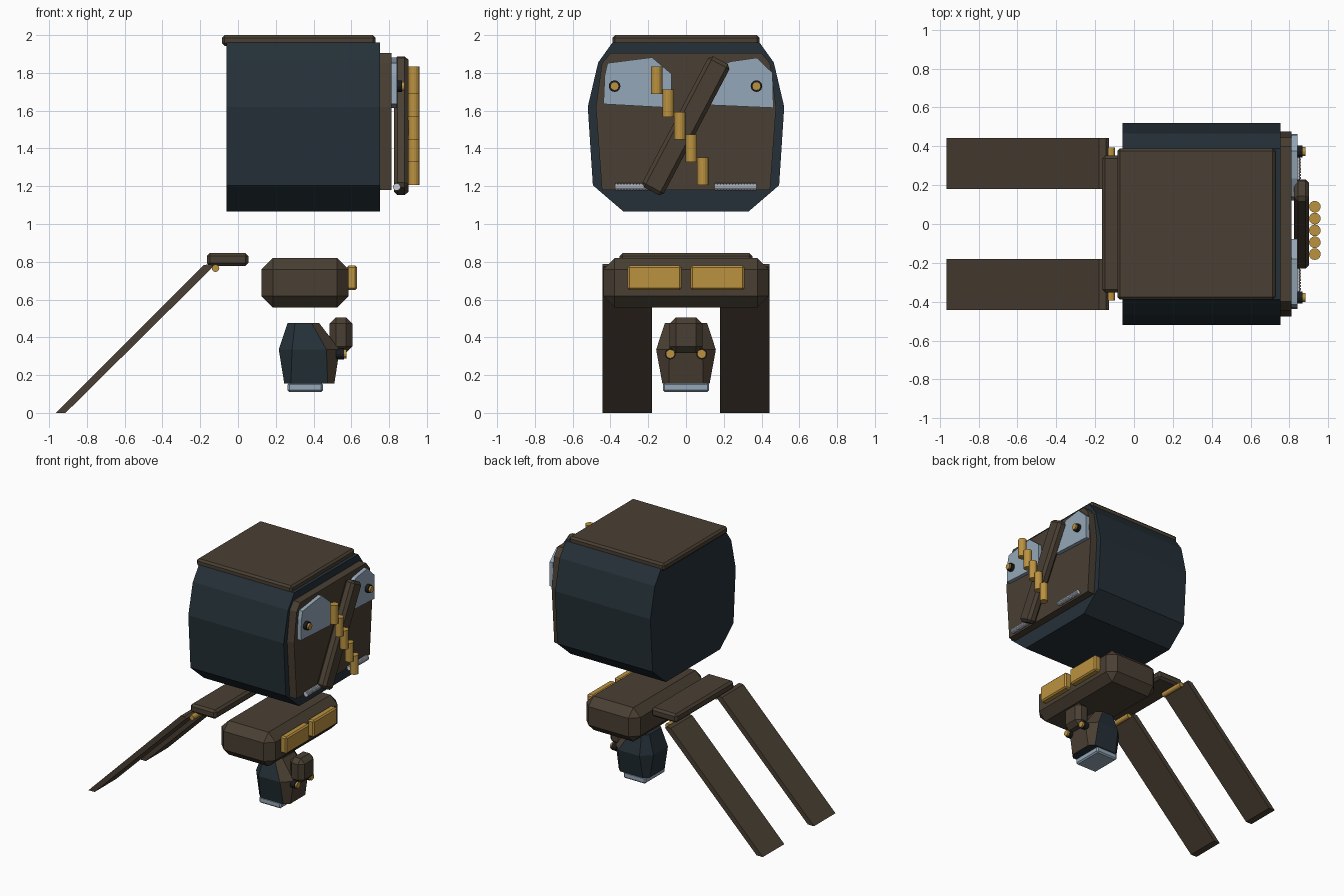
import bpy, bmesh, math
from mathutils import Matrix, Vector

if "Cube" in bpy.data.objects:
    bpy.data.objects.remove(bpy.data.objects["Cube"])


def material(name, rgb):
    m = bpy.data.materials.new(name)
    m.diffuse_color = (*rgb, 1)
    m.use_nodes = True
    m.node_tree.nodes["Principled BSDF"].inputs["Base Color"].default_value = m.diffuse_color
    return m


BROWN = material("brown", (0.068, 0.050, 0.033))
NAVY = material("dark navy", (0.018, 0.030, 0.039))
GOLD = material("gold", (0.50, 0.29, 0.052))
STEEL = material("blue steel", (0.30, 0.39, 0.48))
SILVER = material("silver", (0.60, 0.64, 0.71))
BLACK = material("black", (0.010, 0.011, 0.013))


def finish(name, bm, *mats):
    bmesh.ops.recalc_face_normals(bm, faces=bm.faces)
    me = bpy.data.meshes.new(name)
    bm.to_mesh(me)
    bm.free()
    ob = bpy.data.objects.new(name, me)
    bpy.context.collection.objects.link(ob)
    for m in mats:
        me.materials.append(m)
    return ob


def bevel(bm, width):
    if width:
        bmesh.ops.bevel(bm, geom=bm.edges[:], offset=width, segments=1,
                        affect='EDGES', clamp_overlap=True)


def box(name, x, y, z, mat, chamfer=0, tilt=0):
    """Box from (min, max) ranges, optionally tilted about x."""
    bm = bmesh.new()
    bmesh.ops.create_cube(bm, size=1)
    bmesh.ops.scale(bm, vec=(x[1] - x[0], y[1] - y[0], z[1] - z[0]), verts=bm.verts)
    bevel(bm, chamfer)
    bmesh.ops.rotate(bm, matrix=Matrix.Rotation(tilt, 3, 'X'), verts=bm.verts)
    bmesh.ops.translate(bm, vec=(sum(x) / 2, sum(y) / 2, sum(z) / 2), verts=bm.verts)
    return finish(name, bm, mat)


def prism(name, pts, axis, a, b, mat, chamfer=0):
    """Extrude a profile: (y, z) points along x, or (x, z) points along y."""
    bm = bmesh.new()
    put = (lambda p, t: (t, p[0], p[1])) if axis == 'X' else (lambda p, t: (p[0], t, p[1]))
    face = bm.faces.new([bm.verts.new(put(p, a)) for p in pts])
    ext = bmesh.ops.extrude_face_region(bm, geom=[face])
    move = Vector((b - a, 0, 0) if axis == 'X' else (0, b - a, 0))
    bmesh.ops.translate(bm, vec=move,
                        verts=[v for v in ext['geom'] if isinstance(v, bmesh.types.BMVert)])
    bmesh.ops.recalc_face_normals(bm, faces=bm.faces)
    bevel(bm, chamfer)
    return finish(name, bm, mat)


def cylinder(name, center, r, length, axis, mat, sides=16):
    bm = bmesh.new()
    bmesh.ops.create_cone(bm, cap_ends=True, segments=sides, radius1=r, radius2=r, depth=length)
    rot = {'X': Matrix.Rotation(math.pi / 2, 3, 'Y'),
           'Y': Matrix.Rotation(math.pi / 2, 3, 'X'), 'Z': Matrix.Identity(3)}[axis]
    bmesh.ops.rotate(bm, matrix=rot, verts=bm.verts)
    bmesh.ops.translate(bm, vec=center, verts=bm.verts)
    return finish(name, bm, mat)


def mirrored(half):
    return half + [(-y, z) for y, z in reversed(half)]


# Torso, its front panel and lid
torso = [(0.33, 1.065), (0.493, 1.205), (0.52, 1.62), (0.465, 1.855), (0.39, 1.96)]
prism("torso", mirrored(torso), 'X', -0.06, 0.753, NAVY)
panel = [(0.445, 1.18), (0.477, 1.62), (0.445, 1.85), (0.40, 1.905)]
prism("chest_panel", mirrored(panel), 'X', 0.753, 0.812, BROWN)
box("lid", (-0.085, 0.728), (-0.39, 0.39), (1.943, 2.0), BROWN, 0.014)

# Chest plates with knobs
left = [(-0.437, 1.635), (-0.43, 1.79), (-0.415, 1.852), (-0.18, 1.882), (-0.077, 1.795), (-0.077, 1.615)]
right = [(0.12, 1.63), (0.14, 1.81), (0.235, 1.86), (0.375, 1.88), (0.458, 1.80), (0.463, 1.615)]
for side, pts, y in (("left", left, -0.378), ("right", right, 0.373)):
    prism(side + "_chest_plate", pts, 'X', 0.812, 0.842, STEEL)
    cylinder(side + "_knob_ring", (0.853, y, 1.73), 0.031, 0.03, 'X', BLACK, 12)
    cylinder(side + "_knob", (0.86, y, 1.73), 0.023, 0.045, 'X', GOLD, 12)

# Ribbed springs at the bottom of the chest
for side, y0, y1 in (("left", -0.376, -0.15), ("right", 0.15, 0.372)):
    y = (y0 + y1) / 2
    cylinder(side + "_spring_core", (0.84, y, 1.196), 0.015, y1 - y0, 'Y', SILVER, 10)
    n = 14
    for i in range(n):
        cylinder(f"{side}_spring_coil_{i}", (0.84, y0 + (i + 0.5) * (y1 - y0) / n, 1.196),
                 0.02, 0.011, 'Y', SILVER, 10)

# Diagonal strap with cartridges
box("diagonal_strap", (0.825, 0.902), (-0.064, 0.064), (1.52 - 0.392, 1.52 + 0.392),
    BROWN, 0.02, -math.radians(27.8))
for i in range(5):
    cylinder(f"cartridge_{i + 1}", (0.931, -0.155 + 0.061 * i, 1.76 - 0.12 * i),
             0.03, 0.146, 'Z', GOLD)

# Pelvis with gold buckles
box("pelvis", (0.125, 0.585), (-0.438, 0.438), (0.558, 0.82), BROWN, 0.06)
for s, side in ((-1, "left"), (1, "right")):
    a, b = sorted((s * 0.024, s * 0.31))
    box(side + "_buckle", (0.575, 0.63), (a, b), (0.65, 0.78), GOLD, 0.01)

# Back plate, hinges and sloping tail boards
box("back_plate", (-0.165, 0.055), (-0.352, 0.352), (0.778, 0.846), BROWN, 0.016)
board = [(-0.965, 0), (-0.913, 0), (-0.13, 0.775), (-0.145, 0.787), (-0.18, 0.783)]
for s, side in ((-1, "left"), (1, "right")):
    prism(side + "_tail_board", board, 'Y', s * 0.18, s * 0.443, BROWN)
    cylinder(side + "_hinge", (-0.119, s * 0.295, 0.766), 0.02, 0.2, 'Y', GOLD, 12)

# Head: stacked chamfered rings, front sides brown
bm = bmesh.new()
rings = []
for z, x0, x1, w, c in ((0.155, 0.245, 0.51, 0.125, 0.035), (0.335, 0.216, 0.538, 0.158, 0.07),
                        (0.475, 0.262, 0.43, 0.112, 0.04)):
    pts = [(x1 - c, -w), (x1, c - w), (x1, w - c), (x1 - c, w),
           (x0 + c, w), (x0, w - c), (x0, c - w), (x0 + c, -w)]
    rings.append([bm.verts.new((x, y, z)) for x, y in pts])
for lo, hi in zip(rings, rings[1:]):
    for i in range(8):
        j = (i + 1) % 8
        f = bm.faces.new((lo[i], lo[j], hi[j], hi[i]))
        f.material_index = 1 if i < 3 else 0
bm.faces.new(rings[0])
bm.faces.new(rings[-1])
finish("head", bm, NAVY, BROWN)

# Neck base, snout and eyes
box("head_base", (0.263, 0.45), (-0.123, 0.123), (0.11, 0.16), STEEL, 0.01)
box("snout", (0.485, 0.606), (-0.088, 0.088), (0.318, 0.506), BROWN, 0.034)
for s, side in ((-1, "left"), (1, "right")):
    cylinder(side + "_eye_ring", (0.54, s * 0.083, 0.312), 0.029, 0.04, 'X', BLACK, 12)
    cylinder(side + "_eye", (0.55, s * 0.083, 0.312), 0.024, 0.05, 'X', GOLD, 12)
